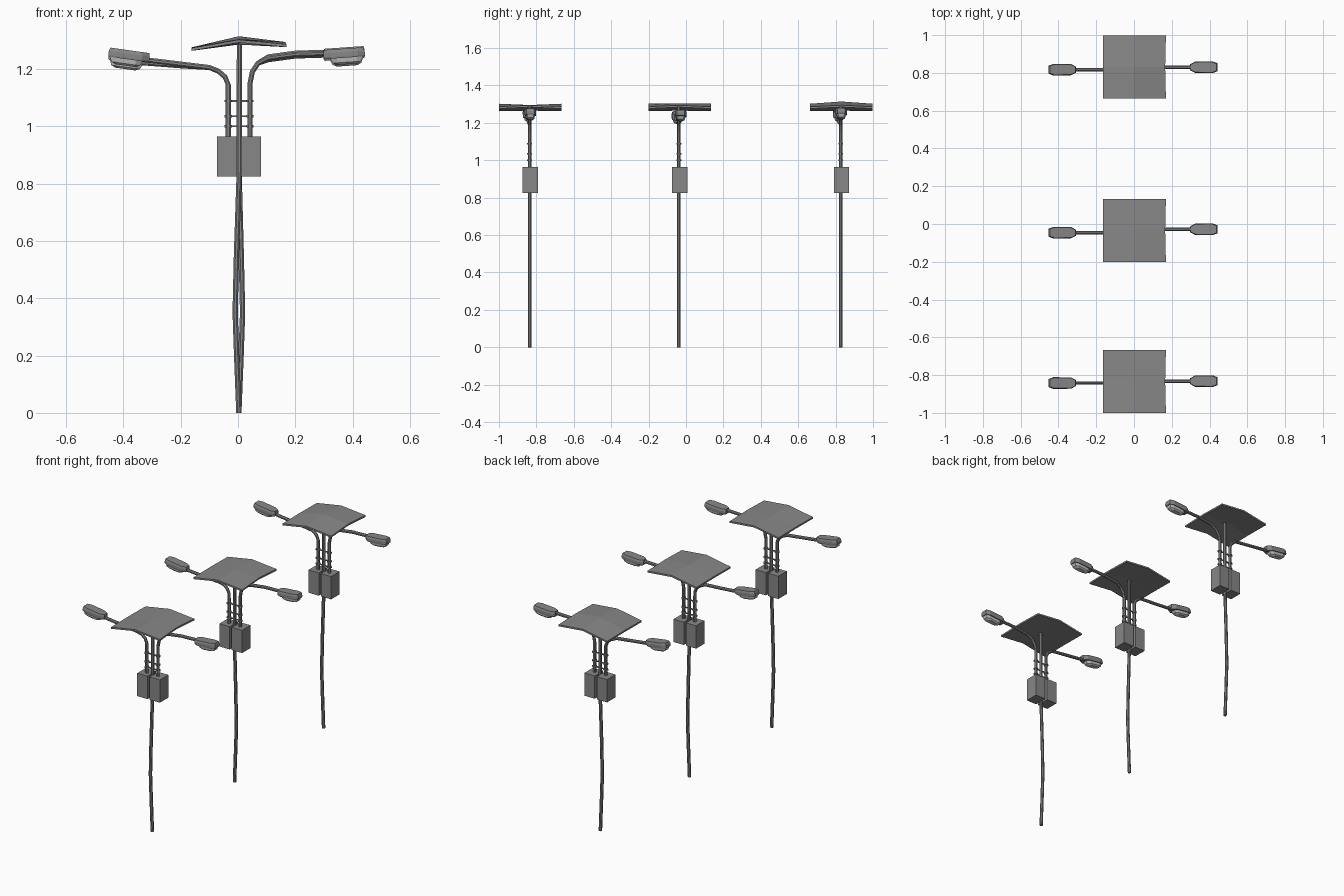
import bpy, bmesh, math
from mathutils import Vector, Matrix

if "Cube" in bpy.data.objects:
    bpy.data.objects.remove(bpy.data.objects["Cube"])


def mat(name, v):
    m = bpy.data.materials.new(name)
    m.diffuse_color = (v, v, v, 1)
    m.use_nodes = True
    m.node_tree.nodes["Principled BSDF"].inputs["Base Color"].default_value = m.diffuse_color
    return m


METAL = mat("grey metal", 0.245)
LENS = mat("pale lens", 0.55)


def finish(bm, name, material):
    bmesh.ops.recalc_face_normals(bm, faces=bm.faces)
    me = bpy.data.meshes.new(name)
    bm.to_mesh(me)
    bm.free()
    me.materials.append(material)
    ob = bpy.data.objects.new(name, me)
    bpy.context.collection.objects.link(ob)
    return ob


def loft(bm, rings):
    rows = [[bm.verts.new(p) for p in r] for r in rings]
    n = len(rows[0])
    for a, b in zip(rows, rows[1:]):
        for i in range(n):
            j = (i + 1) % n
            bm.faces.new((a[i], a[j], b[j], b[i]))
    bm.faces.new(rows[0])
    bm.faces.new(rows[-1])


def tube(name, pts, r, sides=8):
    """Sweep a round section along a path lying roughly in the xz plane."""
    pts = [Vector(p) for p in pts]
    rings = []
    for i, p in enumerate(pts):
        t = (pts[min(i + 1, len(pts) - 1)] - pts[max(i - 1, 0)]).normalized()
        side = Vector((0, 1, 0))
        up = t.cross(side).normalized()
        rings.append([p + r * (side * math.cos(a) + up * math.sin(a))
                      for a in [math.tau * (k + 0.5) / sides for k in range(sides)]])
    bm = bmesh.new()
    loft(bm, rings)
    return finish(bm, name, METAL)


def box(name, c, size):
    bm = bmesh.new()
    bmesh.ops.create_cube(bm, size=1, matrix=Matrix.Translation(c) @ Matrix.Diagonal((*size, 1)))
    return finish(bm, name, METAL)


# lamp head half outline: u runs outward from the arm, v is sideways
OUTLINE = [(-0.07, 0.016), (-0.045, 0.03), (0.045, 0.031), (0.07, 0.021)]
OUTLINE += [(u, -v) for u, v in reversed(OUTLINE)]


def head(name, c, s, tilt):
    def ring(scale_u, scale_v, z, du=0.0):
        out = []
        for u, v in OUTLINE:
            u = u * scale_u + du
            x = u * math.cos(tilt) - z * math.sin(tilt)
            h = u * math.sin(tilt) + z * math.cos(tilt)
            out.append(Vector(c) + Vector((s * x, v * scale_v, h)))
        return out
    # casing with a slightly chamfered top
    bm = bmesh.new()
    loft(bm, [ring(0.98, 0.97, -0.014), ring(1.03, 1, -0.008), ring(1.03, 1, 0.006), ring(0.98, 0.88, 0.018)])
    finish(bm, name + "_casing", METAL)
    # lens bowl underneath
    bm = bmesh.new()
    loft(bm, [ring(0.5, 0.45, -0.037, 0.008), ring(0.72, 0.7, -0.03, 0.008), ring(0.82, 0.8, -0.013, 0.008)])
    finish(bm, name + "_lens", LENS)


def panel(name, y0, mid):
    """Bent square panel: a 2 x 2 sheet with a ridge along x = 0."""
    xs = (-0.163, 0.003, 0.169)
    ys = (-0.167, 0, 0.167)
    zs = ((1.273, 1.275, 1.273), (1.302, mid, 1.302), (1.286, 1.294, 1.286))
    t = 0.01
    bm = bmesh.new()
    g = {}
    for k in (0, 1):
        for i in range(3):
            for j in range(3):
                x = xs[i] - (0.004 if i == 2 and j == 1 else 0)
                g[i, j, k] = bm.verts.new((x, y0 + ys[j], zs[i][j] - k * t))
    for i in range(2):
        for j in range(2):
            for k in (0, 1):
                bm.faces.new([g[i + a, j + b, k] for a, b in ((0, 0), (1, 0), (1, 1), (0, 1))])
    rim = [(0, 0), (1, 0), (2, 0), (2, 1), (2, 2), (1, 2), (0, 2), (0, 1)]
    for a, b in zip(rim, rim[1:] + rim[:1]):
        bm.faces.new((g[(*a, 0)], g[(*b, 0)], g[(*b, 1)], g[(*a, 1)]))
    finish(bm, name, METAL)


# each lamp: y, panel y, pole bow, ridge mid height, left/right head height offset, left/right head y
LAMPS = [
    (-0.836, -0.833, -0.013, 1.295, 0.0, 0.0, -0.842, -0.832),
    (-0.038, -0.034, 0.013, 1.304, -0.012, -0.006, -0.046, -0.028),
    (0.827, 0.831, -0.013, 1.314, 0.0, 0.004, 0.817, 0.830),
]

for n, (y, py, bow, mid, dl, dr, yl, yr) in enumerate(LAMPS, 1):
    p = f"lamp{n}_"
    # main pole, bowed slightly in its lower half
    tube(p + "pole", [(0.003, y, 0), (0.003 + bow * 0.6, y, 0.2), (0.003 + bow, y, 0.35),
                      (0.003 + bow * 0.65, y, 0.55), (0.004, y, 0.83), (0.005, y, 1.29)], 0.01)
    panel(p + "solar_panel", py, mid)
    # twin control boxes either side of the pole
    for s, side in ((-1, "left"), (1, "right")):
        box(p + side + "_box", (0.003 + s * 0.042, y + 0.004, 0.895), (0.07, 0.082, 0.14))
    # bent arms
    tube(p + "left_arm", [(-0.034, y, 0.95), (-0.034, y, 1.145), (-0.045, y, 1.172), (-0.068, y, 1.192),
                          (-0.1, yl, 1.205), (-0.2, yl, 1.217 + dl / 2), (-0.34, yl, 1.234 + dl)], 0.0095)
    tube(p + "right_arm", [(0.042, y, 0.95), (0.042, y, 1.15), (0.05, y, 1.19), (0.07, y, 1.22),
                           (0.105, yr, 1.238 + dr), (0.2, yr, 1.251 + dr), (0.33, yr, 1.255 + dr)], 0.0095)
    # lamp heads
    head(p + "left_head", (-0.38, yl, 1.247 + dl), -1, math.radians(8))
    head(p + "right_head", (0.37, yr, 1.253 + dr), 1, math.radians(4))
    # clamp collars around each arm, joined by thin straps
    for z in (1.0, 1.035, 1.088):
        for x in (-0.034, 0.042):
            tube(p + "clamp", [(x, y, z - 0.004), (x, y, z + 0.004)], 0.014)
        box(p + "strap", (0.004, y, z), (0.076, 0.006, 0.006))
